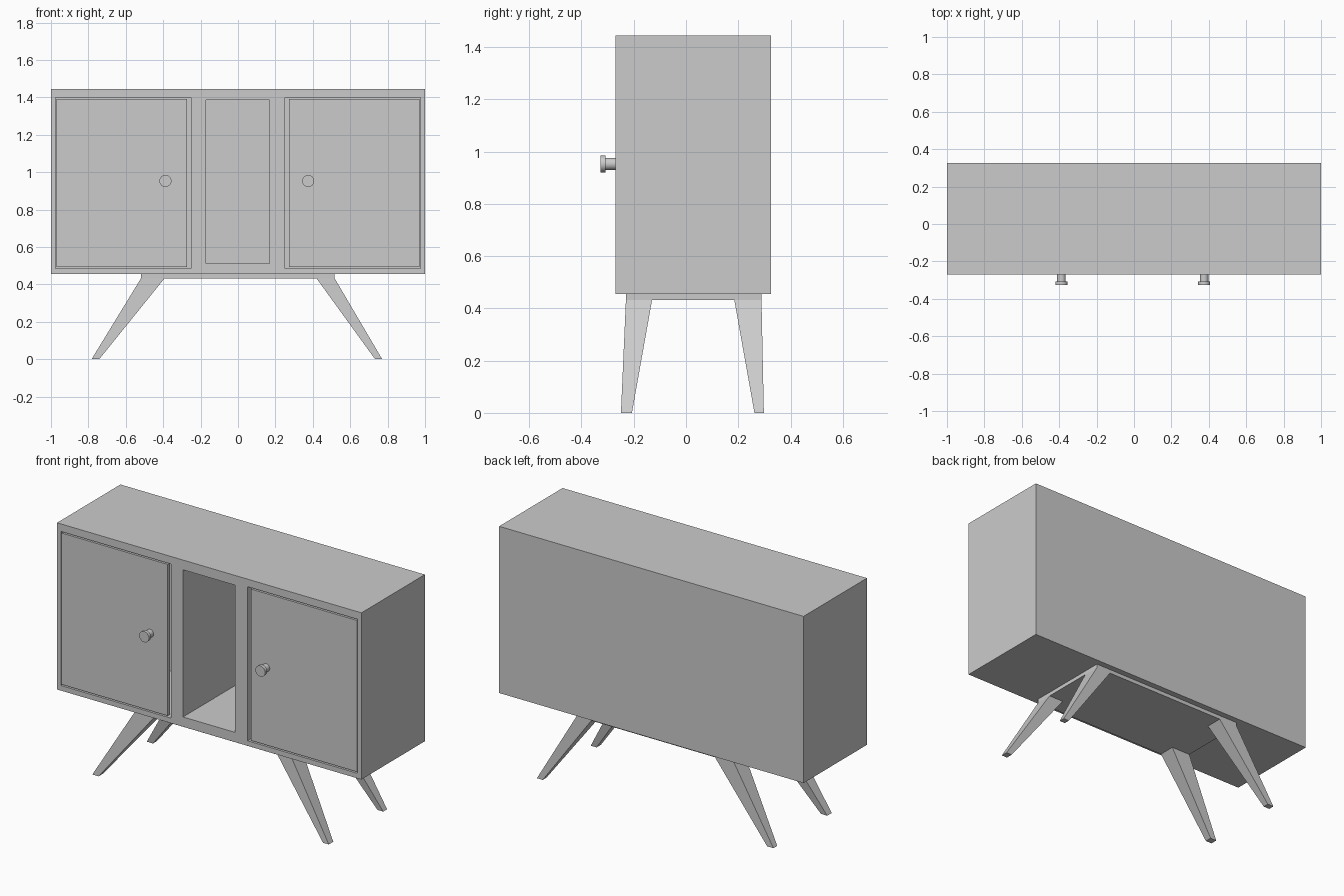
import bpy, bmesh, math
from mathutils import Matrix

if "Cube" in bpy.data.objects:
    bpy.data.objects.remove(bpy.data.objects["Cube"])


def make_object(name, bm):
    bmesh.ops.recalc_face_normals(bm, faces=bm.faces)
    mesh = bpy.data.meshes.new(name)
    bm.to_mesh(mesh)
    bm.free()
    ob = bpy.data.objects.new(name, mesh)
    bpy.context.collection.objects.link(ob)
    return ob


def add_frustum(bm, bottom, top, z0, z1):
    """Four-sided block between two rectangles (x0, x1, y0, y1)."""
    loops = []
    for (x0, x1, y0, y1), z in ((bottom, z0), (top, z1)):
        loops.append([bm.verts.new((x, y, z)) for x, y in
                      ((x0, y0), (x1, y0), (x1, y1), (x0, y1))])
    lo, hi = loops
    bm.faces.new(lo[::-1])
    bm.faces.new(hi)
    for i in range(4):
        j = (i + 1) % 4
        bm.faces.new((lo[i], lo[j], hi[j], hi[i]))


def block(name, rect, z0, z1):
    bm = bmesh.new()
    add_frustum(bm, rect, rect, z0, z1)
    return make_object(name, bm)


FRONT, BACK, INNER_BACK = -0.27, 0.325, 0.22

# Cabinet body with three hollow compartments
body = block("cabinet_body", (-1, 1, FRONT, BACK), 0.455, 1.445)
bm = bmesh.new()
for x0, x1, z0, z1 in ((-0.975, -0.252, 0.485, 1.40),
                       (-0.172, 0.168, 0.513, 1.387),
                       (0.252, 0.975, 0.485, 1.40)):
    rect = (x0, x1, FRONT - 0.1, INNER_BACK)
    add_frustum(bm, rect, rect, z0, z1)
cutter = make_object("compartment_cutter", bm)
cutter.hide_render = True
mod = body.modifiers.new("compartments", 'BOOLEAN')
mod.operation = 'DIFFERENCE'
mod.solver = 'EXACT'
mod.object = cutter
bpy.context.view_layer.objects.active = body
bpy.ops.object.modifier_apply(modifier=mod.name)
bpy.data.objects.remove(cutter)

# Doors, flush with the front
block("left_door", (-0.97, -0.273, FRONT, FRONT + 0.02), 0.493, 1.392)
block("right_door", (0.273, 0.97, FRONT, FRONT + 0.02), 0.493, 1.392)

# Door knobs: stem and wider end disc
for side, x in (("left", -0.388), ("right", 0.375)):
    bm = bmesh.new()
    for radius, y0, y1 in ((0.023, -0.31, FRONT + 0.005), (0.032, -0.327, -0.308)):
        bmesh.ops.create_cone(
            bm, cap_ends=True, segments=32, radius1=radius, radius2=radius,
            depth=y1 - y0,
            matrix=Matrix.Translation((x, (y0 + y1) / 2, 0.953))
            @ Matrix.Rotation(math.pi / 2, 4, 'X'))
    knob = make_object(side + "_knob", bm)
    bpy.ops.object.select_all(action='DESELECT')
    knob.select_set(True)
    bpy.context.view_layer.objects.active = knob
    bpy.ops.object.shade_smooth_by_angle(angle=math.radians(30))

# Leg mounting plate
PLATE_Z = 0.432
block("leg_plate", (-0.519, 0.517, -0.23, 0.289), PLATE_Z, 0.455)

# Splayed tapered legs: foot and top ranges per axis
x_spans = {"left": ((-0.783, -0.742), (-0.519, -0.393)),
           "right": ((0.733, 0.771), (0.42, 0.517))}
y_spans = {"front": ((-0.249, -0.207), (-0.23, -0.13)),
           "back": ((0.262, 0.298), (0.185, 0.289))}
for sx, (foot_x, top_x) in x_spans.items():
    for sy, (foot_y, top_y) in y_spans.items():
        bm = bmesh.new()
        add_frustum(bm, foot_x + foot_y, top_x + top_y, 0, PLATE_Z)
        make_object(f"{sy}_{sx}_leg", bm)
